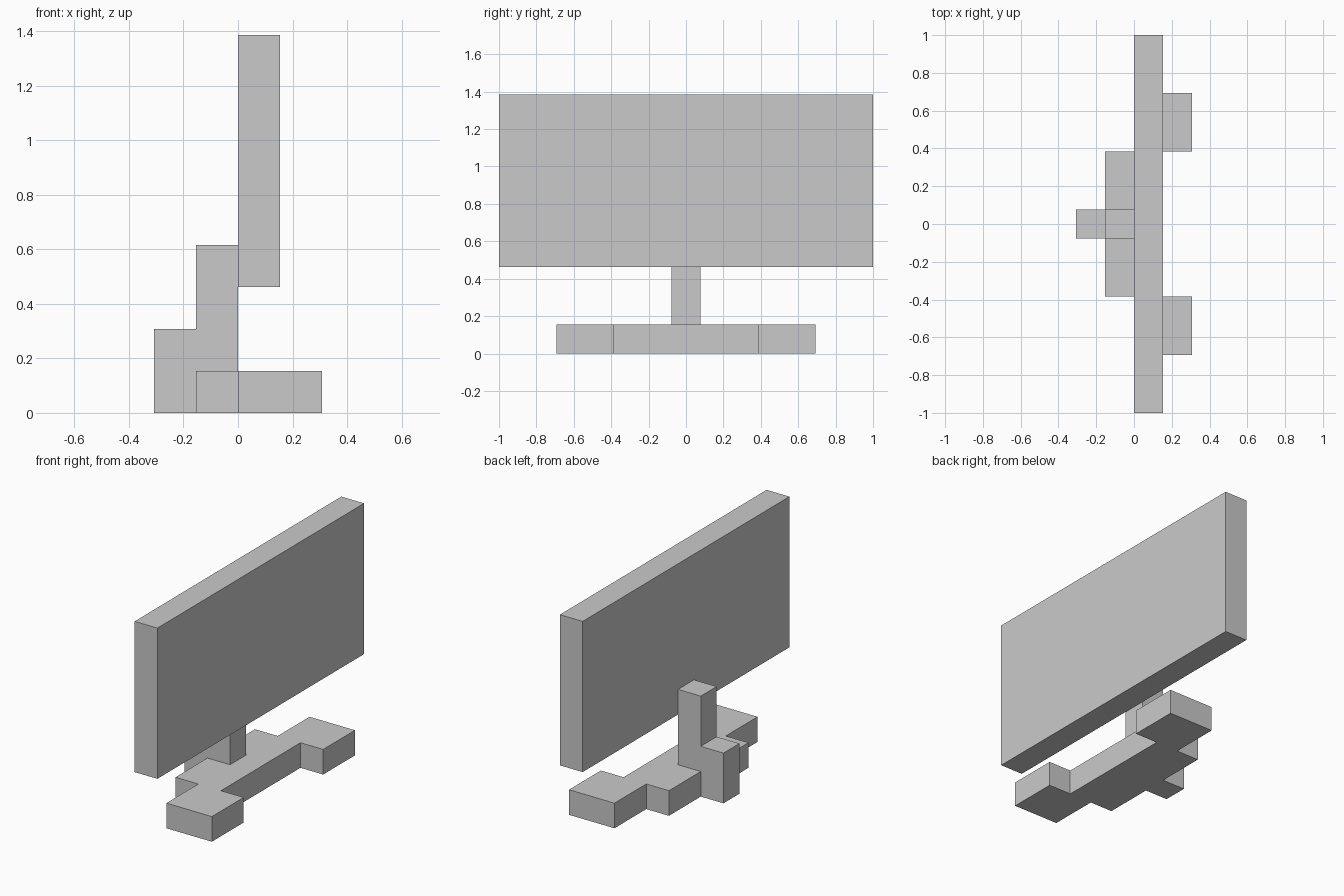
import bpy
import bmesh

if "Cube" in bpy.data.objects:
    bpy.data.objects.remove(bpy.data.objects["Cube"])

U = 2 / 13  # one block of the model's grid

grey = bpy.data.materials.new("light grey")
grey.diffuse_color = (0.59, 0.59, 0.59, 1)
grey.use_nodes = True
grey.node_tree.nodes["Principled BSDF"].inputs["Base Color"].default_value = grey.diffuse_color


def finish(name, bm):
    bmesh.ops.recalc_face_normals(bm, faces=bm.faces)
    mesh = bpy.data.meshes.new(name)
    bm.to_mesh(mesh)
    bm.free()
    mesh.materials.append(grey)
    obj = bpy.data.objects.new(name, mesh)
    bpy.context.collection.objects.link(obj)
    return obj


def prism(name, outline, z0, z1):
    """Extrude an xy outline (in blocks) from z0 to z1."""
    bm = bmesh.new()
    face = bm.faces.new([bm.verts.new((x * U, y * U, z0 * U)) for x, y in outline])
    top = bmesh.ops.extrude_face_region(bm, geom=[face])["geom"]
    verts = [v for v in top if isinstance(v, bmesh.types.BMVert)]
    bmesh.ops.translate(bm, verts=verts, vec=(0, 0, (z1 - z0) * U))
    return finish(name, bm)


def box(name, x0, x1, half_y, z0, z1):
    return prism(name, [(x0, -half_y), (x1, -half_y), (x1, half_y), (x0, half_y)], z0, z1)


# Wide flat screen
box("screen", 0, 1, 6.5, 3, 9)

# Base plate: centre slab with a forward-set foot at each end
half = [(2, 4.5), (0, 4.5), (0, 2.5), (-1, 2.5)]
inner = [(1, 2.5), (2, 2.5)]
outline = inner + half
outline += [(x, -y) for x, y in reversed(outline)]
prism("base", outline, 0, 1)

# Stand post behind the screen and its lower brace
box("stand_post", -1, 0, 0.5, 1, 4)
box("stand_brace", -2, -1, 0.5, 0, 2)
